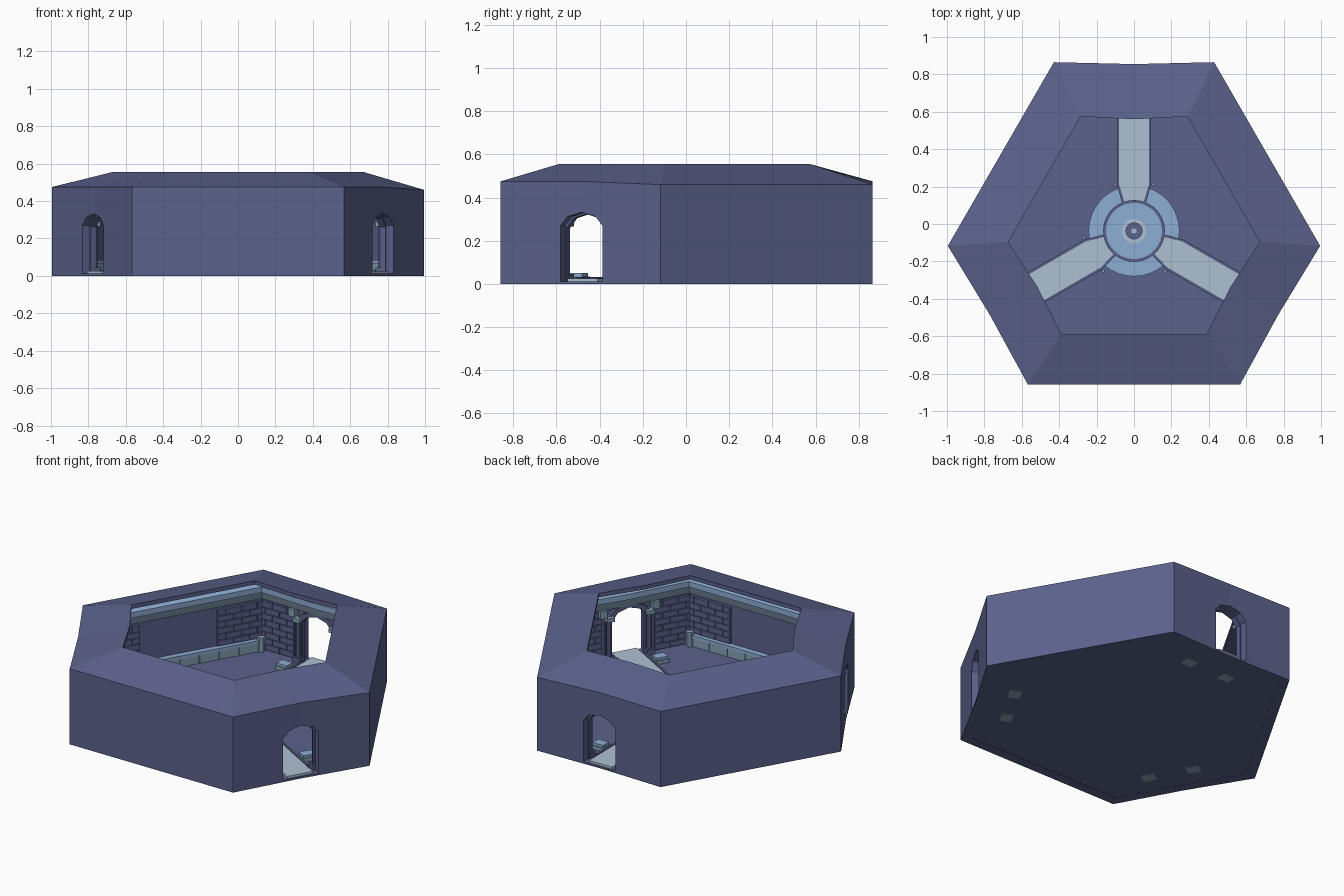
import bpy, bmesh, math
from mathutils import Matrix, Vector

if "Cube" in bpy.data.objects:
    bpy.data.objects.remove(bpy.data.objects["Cube"])

CY = -0.037                      # centre of the three-fold plan
A, B = 0.902, 0.822              # centre to door walls / long walls
T = 0.06                         # wall thickness


def material(name, rgb):
    m = bpy.data.materials.new(name)
    m.diffuse_color = (*rgb, 1)
    m.use_nodes = True
    m.node_tree.nodes["Principled BSDF"].inputs["Base Color"].default_value = m.diffuse_color
    return m


STONE = material("slate stone", (0.105, 0.122, 0.262))
BLUE = material("pale blue trim", (0.27, 0.42, 0.66))
TEAL = material("grey teal trim", (0.24, 0.36, 0.47))
PATH = material("light path", (0.42, 0.53, 0.65))


def finish(name, bm, mat):
    bmesh.ops.recalc_face_normals(bm, faces=bm.faces)
    me = bpy.data.meshes.new(name)
    bm.to_mesh(me)
    bm.free()
    me.materials.append(mat)
    ob = bpy.data.objects.new(name, me)
    bpy.context.collection.objects.link(ob)
    return ob


def frame(deg):
    """Local frame: +y points outward along the given plan direction."""
    return Matrix.Translation((0, CY, 0)) @ Matrix.Rotation(math.radians(deg - 90), 4, 'Z')


DOORS = [frame(d) for d in (90, 210, 330)]
LONGS = [frame(d) for d in (30, 150, 270)]


def box(bm, M, x0, x1, y0, y1, z0, z1):
    S = Matrix.Diagonal((x1 - x0, y1 - y0, z1 - z0, 1))
    L = Matrix.Translation(((x0 + x1) / 2, (y0 + y1) / 2, (z0 + z1) / 2))
    bmesh.ops.create_cube(bm, size=1, matrix=M @ L @ S)


def cyl(bm, M, x, y, r, z0, z1, n=12):
    bmesh.ops.create_cone(bm, cap_ends=True, segments=n, radius1=r, radius2=r, depth=z1 - z0,
                          matrix=M @ Matrix.Translation((x, y, (z0 + z1) / 2)))


def prism(bm, M, pts, lo, hi, upright=False):
    """Extrude a flat outline along z, or along y when upright."""
    def place(p, h):
        return M @ Vector((p[0], h, p[1]) if upright else (p[0], p[1], h))
    a = [bm.verts.new(place(p, lo)) for p in pts]
    b = [bm.verts.new(place(p, hi)) for p in pts]
    bm.faces.new(a)
    bm.faces.new(b)
    for i in range(len(pts)):
        j = (i + 1) % len(pts)
        bm.faces.new((a[i], a[j], b[j], b[i]))


def ring(bm, a, b, z, bow=0.01):
    """Truncated-triangle loop; door sides bow slightly inward."""
    x = (b - a / 2) / math.cos(math.radians(30))
    out = []
    for M in DOORS:
        for p in ((x, a), (0, a - bow), (-x, a)):
            out.append(bm.verts.new(M @ Vector((p[0], p[1], z))))
    return out


def loft(bm, rings, closed=True):
    """Sweep through the loops; when closed, the last joins the first."""
    for k in range(len(rings) if closed else len(rings) - 1):
        r, s = rings[k], rings[(k + 1) % len(rings)]
        for i in range(len(r)):
            j = (i + 1) % len(r)
            bm.faces.new((r[i], r[j], s[j], s[i]))


# Wall and sloping roof shell
bm = bmesh.new()
top = ring(bm, A, B, 0.475)
for v in top:
    if v.co.x > 0.4 and v.co.y > -0.2:
        v.co.z = 0.46
loft(bm, [ring(bm, A, B, 0), top, ring(bm, 0.612, 0.553, 0.555, 0.015),
          ring(bm, 0.612, 0.553, 0.53, 0.015), ring(bm, A - T, B - T, 0.44),
          ring(bm, A - T, B - T, 0)])
shell = finish("wall_and_roof", bm, STONE)

# Door openings
ARCH = [(-0.112, 0.27), (-0.075, 0.312), (0, 0.332), (0.075, 0.312), (0.112, 0.27)]
bm = bmesh.new()
for M in DOORS:
    prism(bm, M, [(-0.112, 0.012)] + ARCH + [(0.112, 0.012)], 0.78, 1.0, True)
cutter = finish("door_cutter", bm, STONE)
cutter.hide_render = True
mod = shell.modifiers.new("doors", 'BOOLEAN')
mod.operation, mod.solver, mod.object = 'DIFFERENCE', 'EXACT', cutter
bpy.context.view_layer.objects.active = shell
bpy.ops.object.modifier_apply(modifier=mod.name)
bpy.data.objects.remove(cutter)

# Floor slab
bm = bmesh.new()
lo, hi = ring(bm, A - 0.05, B - 0.05, 0.002), ring(bm, A - 0.05, B - 0.05, 0.012)
bm.faces.new(lo)
bm.faces.new(hi)
loft(bm, [lo, hi], closed=False)
finish("floor", bm, STONE)

# Two-tone cornice under the roof
for name, mat, prof in (("cornice_lower", TEAL, [(0, 0.335), (0.02, 0.335), (0.035, 0.39), (0, 0.39)]),
                        ("cornice_upper", BLUE, [(0, 0.39), (0.05, 0.39), (0.05, 0.425), (0, 0.435)])):
    bm = bmesh.new()
    loft(bm, [ring(bm, A - T - o, B - T - o, z) for o, z in prof])
    finish(name, bm, mat)

# Brick courses beside the doors and at both ends of the long walls
bm = bmesh.new()
H, W, GAP = 0.038, 0.1, 0.004
for walls, y, x0, x1, zlow in ((DOORS, A - T, 0.165, 0.385, 0.02), (LONGS, B - T, 0.245, 0.525, 0.09)):
    for M in walls:
        for side in (1, -1):
            z, row = zlow, 0
            while z + H < 0.336:
                x = x0 - (W / 2 if row % 2 else 0)
                while x < x1:
                    s, e = max(x, x0), min(x + W - GAP, x1)
                    if e - s > 0.01:
                        box(bm, M, min(side * s, side * e), max(side * s, side * e),
                            y - 0.018, y + 0.005, z, z + H - GAP)
                    x += W
                z, row = z + H, row + 1
finish("bricks", bm, STONE)

# Skirting along the long walls, with cap, and corner posts
skirt, cap, posts = bmesh.new(), bmesh.new(), bmesh.new()
for M in LONGS:
    y = B - T
    for i in range(8):
        x = -0.5 + i * 0.125
        box(skirt, M, x, x + 0.121, y - 0.03, y, 0.01, 0.065)
    box(cap, M, -0.51, 0.51, y - 0.036, y, 0.065, 0.085)
    for s in (1, -1):
        cyl(posts, M, s * 0.512, y - 0.025, 0.024, 0.01, 0.09, 8)
        cyl(posts, M, s * 0.512, y - 0.025, 0.028, 0.09, 0.105, 8)
finish("skirting", skirt, TEAL)
finish("skirting_cap", cap, BLUE)
finish("corner_posts", posts, TEAL)

# Door surrounds, columns, capitals and stepping blocks
arch, cols, caps, blocks, slabs = (bmesh.new() for _ in range(5))
OUTER = [(-0.14, 0.28), (-0.09, 0.325), (0, 0.348), (0.09, 0.325), (0.14, 0.28)]
INNER = [(x * 0.92, z - 0.008) for x, z in ARCH]
for M in DOORS:
    prism(arch, M, OUTER + INNER[::-1], 0.815, 0.85, True)
    for s in (1, -1):
        x = s * 0.125
        box(arch, M, x - 0.02, x + 0.02, 0.825, 0.85, 0.01, 0.28)
        cyl(cols, M, x, 0.815, 0.017, 0.01, 0.27, 8)
        box(cols, M, x - 0.024, x + 0.024, 0.79, 0.845, 0.01, 0.045)
        box(caps, M, x - 0.024, x + 0.024, 0.79, 0.842, 0.265, 0.29)
        box(caps, M, s * 0.165 - 0.022, s * 0.165 + 0.022, 0.80, 0.842, 0.29, 0.336)
        x = s * 0.135
        box(blocks, M, x - 0.042, x + 0.042, 0.655, 0.725, 0.0, 0.035)
        box(slabs, M, x - 0.036, x + 0.036, 0.661, 0.719, 0.035, 0.05)
finish("door_arches", arch, STONE)
finish("door_columns", cols, STONE)
finish("door_capitals", caps, TEAL)
finish("step_blocks", blocks, TEAL)
finish("step_block_tops", slabs, BLUE)

# Three paths with dark kerbs and small studs
paths, kerbs, studs = bmesh.new(), bmesh.new(), bmesh.new()
for M in DOORS:
    prism(paths, M, [(-0.055, 0.15), (0.055, 0.15), (0.08, 0.25), (0.08, 0.885),
                     (-0.08, 0.885), (-0.08, 0.25)], 0.004, 0.026)
    for s in (1, -1):
        prism(kerbs, M, [(s * x, y) for x, y in ((0.05, 0.15), (0.08, 0.25), (0.08, 0.8),
                                                (0.092, 0.8), (0.092, 0.25), (0.064, 0.15))], 0.004, 0.032)
        cyl(studs, M, s * 0.102, 0.25, 0.009, 0.004, 0.036, 8)
finish("paths", paths, PATH)
finish("path_kerbs", kerbs, STONE)
finish("kerb_studs", studs, TEAL)

# Round dais in the middle
for name, mat, r, z in (("dais_base", BLUE, 0.243, 0.022), ("dais_rim", STONE, 0.165, 0.036),
                        ("dais_top", BLUE, 0.15, 0.042), ("hub_plate", PATH, 0.065, 0.05),
                        ("hub", STONE, 0.045, 0.065), ("hub_pin", PATH, 0.014, 0.07)):
    bm = bmesh.new()
    cyl(bm, DOORS[0], 0, 0, r, 0.004, z, 36)
    finish(name, bm, mat)
